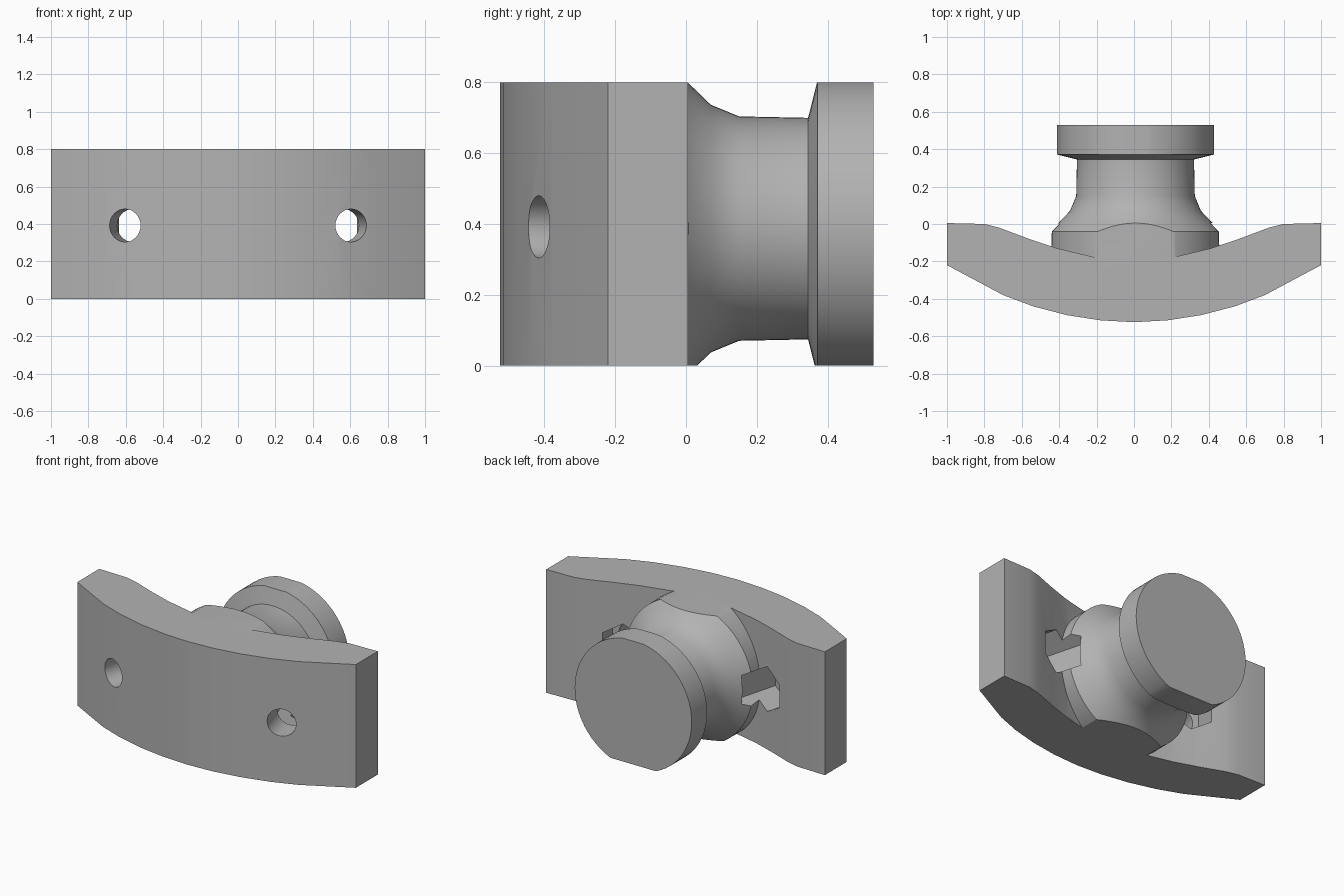
import bpy, bmesh, math
from mathutils import Matrix, Vector

if "Cube" in bpy.data.objects:
    bpy.data.objects.remove(bpy.data.objects["Cube"])

grey = bpy.data.materials.new("plain grey")
grey.diffuse_color = (0.45, 0.45, 0.45, 1)
grey.use_nodes = True
grey.node_tree.nodes["Principled BSDF"].inputs["Base Color"].default_value = grey.diffuse_color
AXIS_X, AXIS_Z, HEIGHT = 0.008, 0.387, 0.8


def make(name, bm):
    bmesh.ops.recalc_face_normals(bm, faces=bm.faces)
    mesh = bpy.data.meshes.new(name)
    bm.to_mesh(mesh)
    bm.free()
    mesh.materials.append(grey)
    obj = bpy.data.objects.new(name, mesh)
    bpy.context.collection.objects.link(obj)
    return obj


def boolean(obj, other, operation):
    mod = obj.modifiers.new(operation, 'BOOLEAN')
    mod.operation, mod.object, mod.solver = operation, other, 'EXACT'
    bpy.context.view_layer.objects.active = obj
    bpy.ops.object.modifier_apply(modifier=mod.name)
    bpy.data.objects.remove(other)


def prism(name, sides, radius, start, direction, length, turn=0):
    """Regular prism that runs from start along a horizontal direction."""
    d = Vector(direction).normalized()
    up = Vector((0, 0, 1))
    rot = Matrix((d.cross(up), up, d)).transposed().to_4x4()
    bm = bmesh.new()
    bmesh.ops.create_cone(bm, cap_ends=True, segments=sides, radius1=radius,
                          radius2=radius, depth=length,
                          matrix=Matrix.Translation(Vector(start) + d * length / 2)
                          @ rot @ Matrix.Rotation(turn, 4, 'Z'))
    return make(name, bm)


# Curved plate: half outline mirrored across x, then extruded upward
front = [(0.18, -0.515), (0.36, -0.487), (0.54, -0.44), (0.7, -0.38), (1, -0.22)]
back = [(1, 0.005), (0.8, 0), (0.72, -0.02), (0.56, -0.08), (0.41, -0.13), (0.2, -0.18)]
half = front + back
outline = [(0, -0.525)] + half + [(-x, y) for x, y in reversed(half)]
bm = bmesh.new()
face = bm.faces.new([bm.verts.new((x, y, 0)) for x, y in outline])
ext = bmesh.ops.extrude_face_region(bm, geom=[face])
bmesh.ops.translate(bm, vec=(0, 0, HEIGHT),
                    verts=[v for v in ext["geom"] if isinstance(v, bmesh.types.BMVert)])
plate = make("curved_plate_with_knob", bm)

# Knob: profile (radius, y) turned around the y axis
profile = [(0.46, -0.25), (0.46, -0.04), (0.413, 0.005), (0.35, 0.07), (0.317, 0.15),
           (0.313, 0.345), (0.42, 0.372), (0.42, 0.53)]
SEG = 64
bm = bmesh.new()
rings = []
for r, y in profile:
    rings.append([bm.verts.new((AXIS_X + r * math.cos(2 * math.pi * i / SEG), y,
                                AXIS_Z + r * math.sin(2 * math.pi * i / SEG)))
                  for i in range(SEG)])
for a, b in zip(rings, rings[1:]):
    for i in range(SEG):
        j = (i + 1) % SEG
        bm.faces.new((a[i], a[j], b[j], b[i]))
bm.faces.new(rings[0])
bm.faces.new(rings[-1])
knob = make("knob", bm)

# Trim the knob flat at the plate's bottom and top
bm = bmesh.new()
bmesh.ops.create_cube(bm, size=1, matrix=Matrix.Translation((0, 0, HEIGHT / 2))
                      @ Matrix.Diagonal((3, 3, HEIGHT, 1)))
boolean(knob, make("trim_box", bm), 'INTERSECT')
boolean(plate, knob, 'UNION')

# Slanted bolt holes with hexagonal nut pockets behind them
tilt = math.radians(15)
for side in (-1, 1):
    d = Vector((-side * math.sin(tilt), math.cos(tilt), 0))
    entry = Vector((side * 0.605, -0.42, 0.392))
    boolean(plate, prism("bolt_hole", 32, 0.088, entry - d * 0.2, d, 0.5), 'DIFFERENCE')
    boolean(plate, prism("nut_pocket", 6, 0.145, entry + d * 0.17, d, 0.29), 'DIFFERENCE')

# Smooth the curved surfaces and keep edges sharp
bpy.ops.object.select_all(action='DESELECT')
plate.select_set(True)
bpy.context.view_layer.objects.active = plate
bpy.ops.object.shade_smooth_by_angle(angle=math.radians(28))
